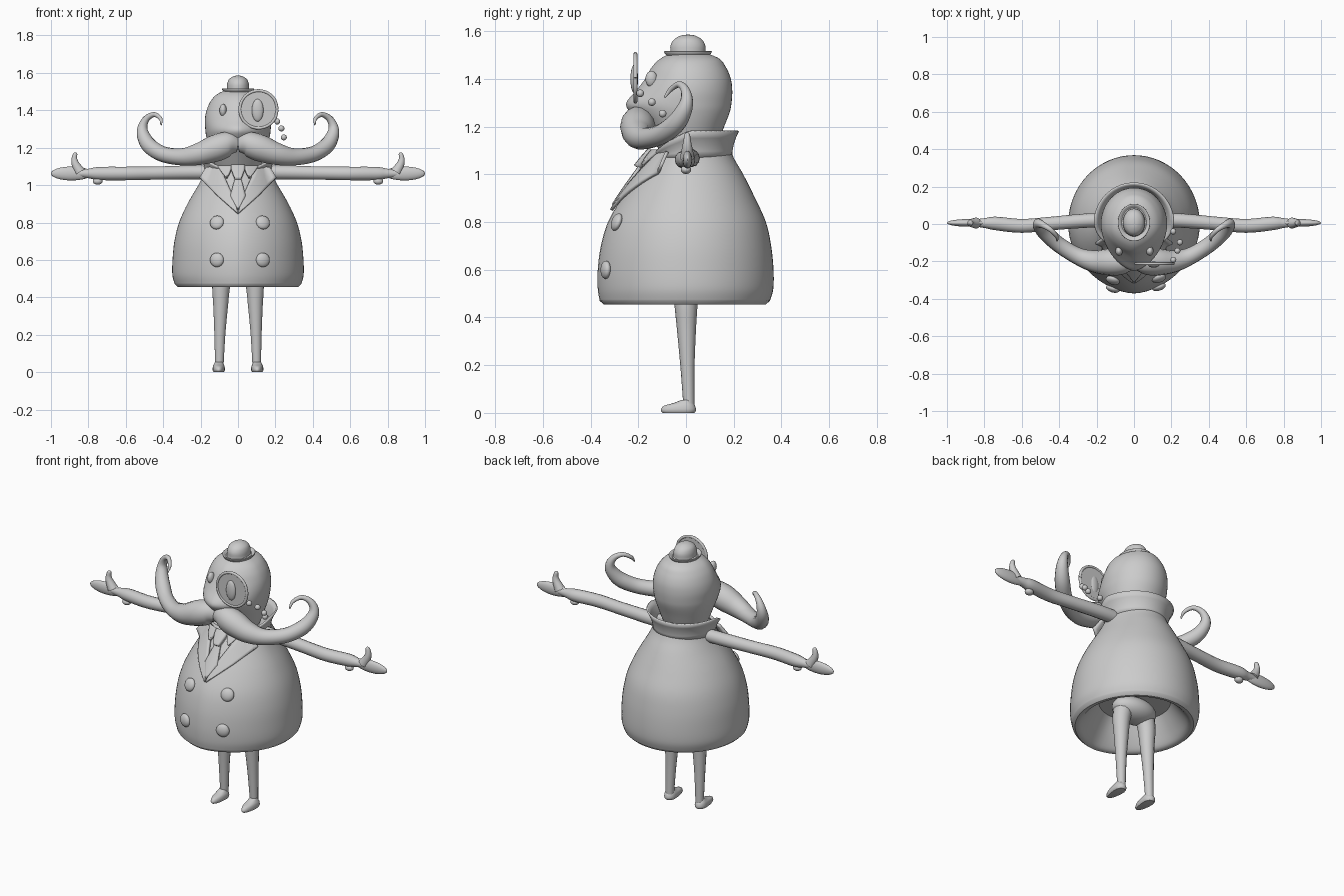
import bpy, bmesh, math
from mathutils import Vector

cube = bpy.data.objects.get("Cube")
if cube:
    bpy.data.objects.remove(cube)

grey = bpy.data.materials.new("plain_grey")
grey.use_nodes = True
grey.diffuse_color = (0.6, 0.6, 0.6, 1)
grey.node_tree.nodes["Principled BSDF"].inputs["Base Color"].default_value = (0.6, 0.6, 0.6, 1)


def catmull(points, steps=5):
    """Smooth a short list of tuples into a longer one."""
    out = []
    pts = [Vector(p) for p in points]
    for i in range(len(pts) - 1):
        a, b, c, d = pts[max(i - 1, 0)], pts[i], pts[i + 1], pts[min(i + 2, len(pts) - 1)]
        for k in range(steps):
            t = k / steps
            out.append(b + 0.5 * t * (c - a + t * (2 * a - 5 * b + 4 * c - d + t * (3 * (b - c) + d - a))))
    return out + [pts[-1]]


def finish(name, bm, angle=50):
    bmesh.ops.recalc_face_normals(bm, faces=bm.faces)
    mesh = bpy.data.meshes.new(name)
    bm.to_mesh(mesh)
    bm.free()
    mesh.materials.append(grey)
    obj = bpy.data.objects.new(name, mesh)
    bpy.context.collection.objects.link(obj)
    bpy.ops.object.select_all(action='DESELECT')
    obj.select_set(True)
    bpy.context.view_layer.objects.active = obj
    bpy.ops.object.shade_smooth_by_angle(angle=math.radians(angle))
    return obj


def section(t, w, back, front, p):
    """Point on a cross-section: round behind, a soft ridge in front."""
    s = math.sin(t)
    if math.cos(t) >= 0:
        return w * s, back * math.cos(t)
    return w * s, -front * math.sqrt(max(0, 1 - abs(s) ** p))


def loft(name, rows, p=2.0, cx=0, cy=0, n=48, angle=50):
    """Stack of cross-sections given as (z, half width, back, front)."""
    bm = bmesh.new()
    rings = []
    for z, w, b, f in rows:
        ring = []
        for i in range(n):
            x, y = section(2 * math.pi * i / n, w, b, f, p)
            ring.append(bm.verts.new((x + cx, y + cy, z)))
        rings.append(ring)
    for lo, hi in zip(rings, rings[1:]):
        for i in range(n):
            j = (i + 1) % n
            bm.faces.new((lo[i], lo[j], hi[j], hi[i]))
    bm.faces.new(rings[0])
    bm.faces.new(rings[-1])
    return finish(name, bm, angle)


def ball(name, pos, radii, rot=(0, 0, 0)):
    bm = bmesh.new()
    bmesh.ops.create_uvsphere(bm, u_segments=28, v_segments=16, radius=1)
    bmesh.ops.scale(bm, vec=radii, verts=bm.verts)
    obj = finish(name, bm)
    obj.location, obj.rotation_euler = pos, rot
    return obj


def tube(name, points, side=1):
    """Tapered tube through (x, y, z, radius) points."""
    curve = bpy.data.curves.new(name, 'CURVE')
    curve.dimensions = '3D'
    curve.bevel_depth, curve.bevel_resolution, curve.use_fill_caps = 1, 5, True
    pts = catmull(points, 7)
    spline = curve.splines.new('POLY')
    spline.points.add(len(pts) - 1)
    for sp, (x, y, z, r) in zip(spline.points, pts):
        sp.co, sp.radius = (side * x, y, z, 1), max(r, 0.003)
    curve.materials.append(grey)
    obj = bpy.data.objects.new(name, curve)
    bpy.context.collection.objects.link(obj)
    bpy.ops.object.select_all(action='DESELECT')
    obj.select_set(True)
    bpy.context.view_layer.objects.active = obj
    bpy.ops.object.convert(target='MESH')
    bpy.ops.object.shade_smooth_by_angle(angle=math.radians(60))


# Coat: bell-shaped body with a turned-in hem
RIDGE = 1.7
outer = catmull([(0.47, .338, .352, .362), (0.52, .351, .366, .37), (0.6, .35, .367, .37),
                 (0.7, .34, .357, .357), (0.8, .315, .335, .327), (0.9, .27, .29, .27),
                 (1.0, .212, .24, .2), (1.06, .182, .205, .155), (1.1, .168, .187, .12)])
hem = catmull([(0.6, .2, .2, .2), (0.52, .25, .26, .26), (0.465, .29, .305, .315), (0.455, .322, .335, .345)])
loft("coat", hem + outer, RIDGE, n=64)


def coat_front(x, z):
    row = min(outer, key=lambda r: abs(r[0] - z))
    for lo, hi in zip(outer, outer[1:]):
        if lo[0] <= z <= hi[0]:
            row = lo.lerp(hi, (z - lo[0]) / (hi[0] - lo[0]))
    return -row[3] * math.sqrt(1 - min(abs(x) / row[1], 0.82) ** RIDGE)


def patch(name, rows, offset, thick, side=1):
    """Cloth plate lying on the coat front, rows of (z, x start, x end)."""
    bm = bmesh.new()
    grid = []
    fine = [Vector(a).lerp(Vector(b), k / 5) for a, b in zip(rows, rows[1:]) for k in range(5)]
    for z, x0, x1 in fine + [Vector(rows[-1])]:
        xs = [x0 + (x1 - x0) * k / 6 for k in range(7)]
        grid.append([bm.verts.new((side * x, coat_front(x, z) - offset, z)) for x in xs])
    for a, b in zip(grid, grid[1:]):
        for k in range(6):
            bm.faces.new((a[k], a[k + 1], b[k + 1], b[k]))
    obj = finish(name, bm)
    mod = obj.modifiers.new("thickness", 'SOLIDIFY')
    mod.thickness, mod.offset = thick, 0


# Standing collar, open and lower toward the front
bm = bmesh.new()
rings = []
for k in range(5):
    u = k / 4
    ring = []
    for i in range(49):
        t = math.radians(-152 + 304 * i / 48)
        drop = max(0, (abs(math.degrees(t)) - 85) / 67)
        top = 1.185 - 0.09 * drop
        flare = u * u * (1 - 0.6 * drop)
        x, y = section(t, .168 + .04 * flare, .183 + .03 * flare, .135 + .04 * flare, RIDGE)
        ring.append(bm.verts.new((x, y, 1.07 + (top - 1.07) * u)))
    rings.append(ring)
for a, b in zip(rings, rings[1:]):
    for i in range(48):
        bm.faces.new((a[i], a[i + 1], b[i + 1], b[i]))
collar = finish("collar", bm)
collar.modifiers.new("thickness", 'SOLIDIFY').thickness = 0.01

# Necktie
patch("tie_knot", [(1.1, -.036, .036), (1.075, -.034, .034), (1.03, -.016, .016)], .028, .03)
patch("tie_blade", [(1.04, -.014, .014), (.94, -.04, .04), (.87, -.002, .002)], .016, .016)

# Head with a ridge that becomes the nose
loft("head", catmull([(1.05, .08, .07, .07), (1.1, .12, .12, .11), (1.2, .155, .16, .18), (1.26, .17, .183, .235),
                      (1.3, .175, .191, .25), (1.35, .177, .194, .21), (1.4, .168, .188, .172),
                      (1.45, .145, .167, .143), (1.49, .105, .132, .1), (1.525, .02, .03, .02)]), 1.5)

# Bowler hat
loft("hat", catmull([(1.494, .05, .06, .06), (1.495, .072, .085, .085), (1.513, .086, .1, .1), (1.517, .08, .093, .093),
                     (1.506, .061, .075, .075), (1.54, .058, .073, .073), (1.566, .048, .058, .058),
                     (1.582, .024, .03, .03), (1.586, .003, .003, .003)], 4), 2, cy=.008)

# Eyes and monocle
ball("right_eye", (-.08, -.145, 1.4), (.019, .025, .034))
ball("left_eye", (.085, -.145, 1.4), (.019, .025, .034))
ball("magnified_eye", (.105, -.217, 1.4), (.031, .016, .06))
bm = bmesh.new()
bmesh.ops.create_cone(bm, cap_ends=True, segments=40, radius1=.1, radius2=.1, depth=.008)
lens = finish("monocle_lens", bm, 30)
lens.location, lens.rotation_euler = (.11, -.212, 1.405), (math.pi / 2, 0, 0)
ring = [(.11 + .1 * math.cos(a), -.212, 1.405 + .1 * math.sin(a), .008)
        for a in [2 * math.pi * i / 12 for i in range(13)]]
tube("monocle_rim", ring)
for pos in [(.21, -.192, 1.34), (.232, -.143, 1.303), (.245, -.098, 1.255), (.21, -.04, 1.2)]:
    ball("monocle_bead", pos, (.016, .016, .016))

moustache = [(0, -.2, 1.215, .04), (.05, -.2, 1.22, .066), (.12, -.203, 1.197, .073), (.21, -.2, 1.166, .06),
             (.3, -.172, 1.151, .046), (.4, -.112, 1.165, .042), (.47, -.05, 1.207, .042), (.505, -.012, 1.262, .035),
             (.51, .003, 1.312, .026), (.487, -.005, 1.357, .018), (.447, -.03, 1.377, .013),
             (.414, -.065, 1.355, .01), (.411, -.09, 1.322, .004)]
arm = [(.1, .02, 1.068, .038), (.25, .018, 1.068, .038), (.45, .002, 1.064, .036),
       (.6, -.01, 1.062, .037), (.74, .003, 1.062, .036), (.8, .005, 1.062, .026), (.88, .006, 1.062, .015)]
thumb = [(.845, .005, 1.07, .03), (.868, .005, 1.11, .022), (.875, .005, 1.14, .016),
         (.87, .005, 1.168, .011), (.869, .005, 1.175, .004)]
leg = [(.075, 0, .54, .055), (.09, 0, .46, .049), (.093, .002, .35, .04), (.097, .006, .2, .03), (.1, .012, .03, .023)]

for side, label in ((1, "left"), (-1, "right")):
    # Clothing details
    patch(label + "_lapel", [(1.095, .095, .17), (1.04, .07, .205), (.95, .03, .118), (.85, 0, .004)], .012, .014, side)
    patch(label + "_shirt_collar", [(1.1, .03, .11), (1.065, .045, .085), (1.04, .06, .065)], .024, .016, side)
    for z, tilt in ((.8, -.35), (.6, -.03)):
        x = side * .123 + .01
        ball(label + "_button", (x, coat_front(x, z) - .004, z), (.038, .02, .038), (tilt, 0, side * .3))
    # Face and limbs
    tube(label + "_moustache", moustache, side)
    tube(label + "_arm", arm, side)
    ball(label + "_hand", (side * .89, .006, 1.062), (.11, .02, .037))
    tube(label + "_thumb", thumb, side)
    ball(label + "_cuff_button", (side * .75, 0, 1.02), (.026, .022, .018))
    tube(label + "_leg", leg, side)
    loft(label + "_foot", catmull([(0, .028, .036, .098), (.012, .033, .042, .106), (.03, .031, .038, .092),
                                   (.042, .026, .03, .05), (.055, .02, .022, .018)], 3), 2, cx=side * .103, n=28)

# Hips hidden under the hem
ball("hips", (0, 0, .545), (.14, .09, .07))
